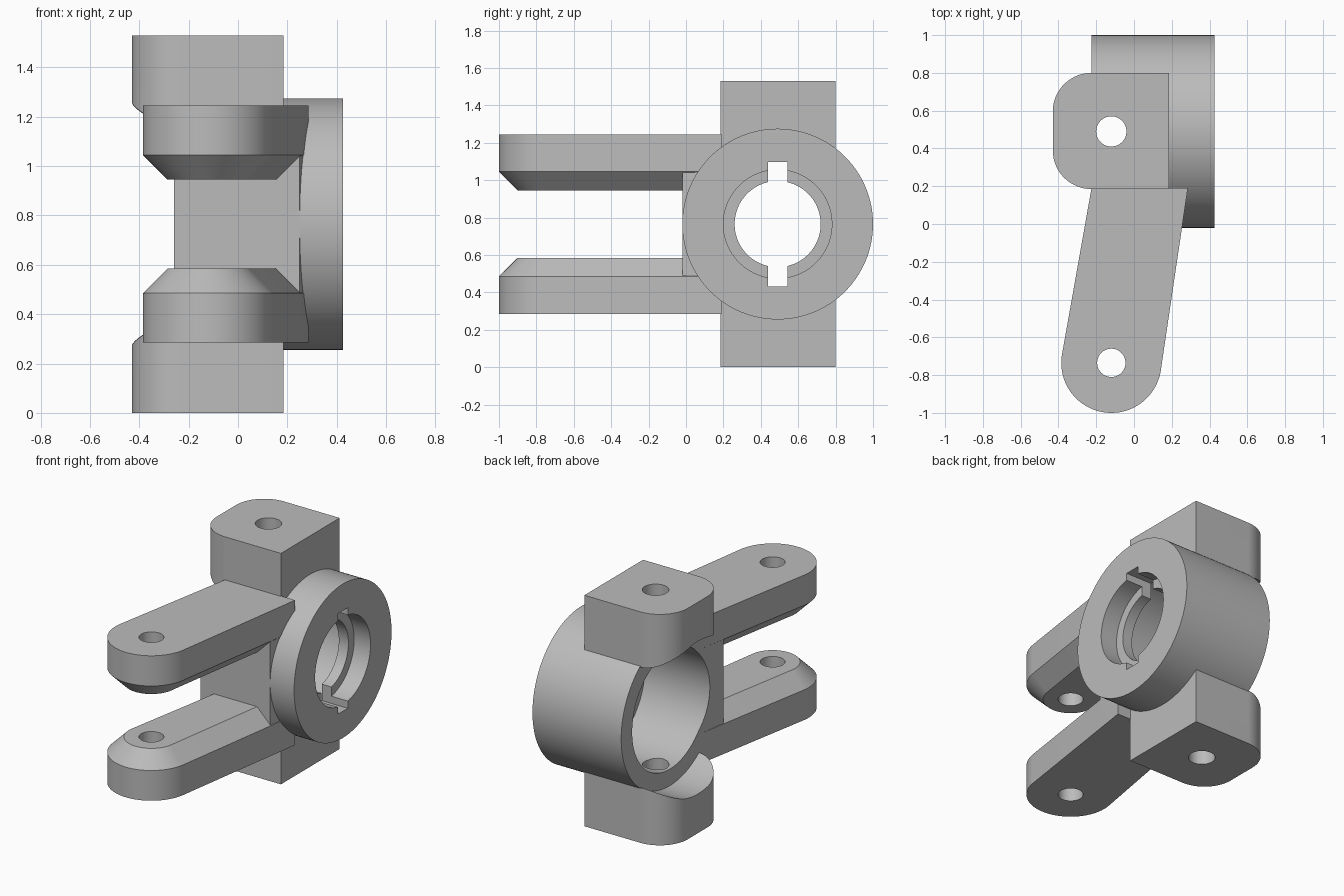
import bpy, bmesh
from math import sin, cos, pi, radians
from mathutils import Matrix, Vector

cube = bpy.data.objects.get("Cube")
if cube:
    bpy.data.objects.remove(cube, do_unlink=True)

metal = bpy.data.materials.new("plain grey metal")
metal.use_nodes = True
GREY = (0.5, 0.5, 0.5, 1)
metal.diffuse_color = GREY
metal.node_tree.nodes["Principled BSDF"].inputs["Base Color"].default_value = GREY

AXIS_Y, AXIS_Z = 0.49, 0.765      # centre line of the hub
PIN_X, ARM_PIN_Y = -0.12, -0.735  # pin hole positions
BLOCK_Y = 0.185                   # front of the pivot blocks


def make_object(name, bm):
    bmesh.ops.recalc_face_normals(bm, faces=bm.faces)
    mesh = bpy.data.meshes.new(name)
    bm.to_mesh(mesh)
    bm.free()
    mesh.materials.append(metal)
    obj = bpy.data.objects.new(name, mesh)
    bpy.context.collection.objects.link(obj)
    return obj


def loft(name, levels):
    """Solid through matching (z, outline) sections."""
    bm = bmesh.new()
    rings = [[bm.verts.new((x, y, z)) for x, y in pts] for z, pts in levels]
    n = len(rings[0])
    for low, high in zip(rings, rings[1:]):
        for i in range(n):
            j = (i + 1) % n
            bm.faces.new((low[i], low[j], high[j], high[i]))
    bm.faces.new(rings[0])
    bm.faces.new(rings[-1])
    return make_object(name, bm)


def box(name, low, high):
    (x0, y0, z0), (x1, y1, z1) = low, high
    pts = [(x0, y0), (x1, y0), (x1, y1), (x0, y1)]
    return loft(name, [(z0, pts), (z1, pts)])


def cylinder(name, r, start, end, segments=96):
    start, end = Vector(start), Vector(end)
    axis = end - start
    place = Matrix.Translation((start + end) / 2) @ axis.to_track_quat('Z', 'Y').to_matrix().to_4x4()
    bm = bmesh.new()
    bmesh.ops.create_cone(bm, cap_ends=True, segments=segments, radius1=r, radius2=r,
                          depth=axis.length, matrix=place)
    return make_object(name, bm)


def hub_cylinder(name, r, x0, x1):
    return cylinder(name, r, (x0, AXIS_Y, AXIS_Z), (x1, AXIS_Y, AXIS_Z), 128)


def combine(target, operation, others):
    """Apply booleans one at a time and discard the helper solids."""
    for other in others:
        other.hide_render = True
        mod = target.modifiers.new("cut", 'BOOLEAN')
        mod.operation, mod.solver, mod.object = operation, 'EXACT', other
        graph = bpy.context.evaluated_depsgraph_get()
        result = bpy.data.meshes.new_from_object(target.evaluated_get(graph))
        target.modifiers.clear()
        target.data = result
        bpy.data.objects.remove(other, do_unlink=True)


def arc(cx, cy, r, a0, a1, steps):
    return [(cx + r * cos(radians(a0 + (a1 - a0) * i / steps)),
             cy + r * sin(radians(a0 + (a1 - a0) * i / steps))) for i in range(steps + 1)]


def arm_side(y, side, inset=0):
    """x of the slanted arm edge at y."""
    edge = -0.225 if side < 0 else 0.285
    return edge - 0.168 * (0.19 - y) - side * inset


def arm_outline(inset, end=0.19):
    nose = arc(PIN_X, ARM_PIN_Y, 0.265 - inset, 170.4, 350.4, 48)
    return nose + [(arm_side(end, 1, inset), end), (arm_side(end, -1, inset), end)]


# Pivot block with two rounded corners, hollowed to clear the hub on its open side
plan = ([(0.185, BLOCK_Y), (0.185, 0.8)] + arc(-0.225, 0.595, 0.205, 90, 180, 24)
        + arc(-0.225, 0.39, 0.205, 180, 270, 24))
bracket = loft("yoke_bracket", [(0, plan), (1.53, plan)])
combine(bracket, 'DIFFERENCE', [hub_cylinder("clearance", 0.505, -1, -0.222)])

# Hub
combine(bracket, 'UNION', [hub_cylinder("hub", 0.51, -0.225, 0.425)])

# Two fork arms with chamfered inner faces, joined by a web
levels = [(0.285, 0), (0.485, 0), (0.585, 0.1)]
arms = []
for flip in (False, True):
    arms.append(loft("fork_arm", [(2 * AXIS_Z - z if flip else z, arm_outline(inset))
                                  for z, inset in levels]))
web_plan = [(arm_side(y, s), y) for y, s in ((-0.02, -1), (-0.02, 1), (0.19, 1), (0.19, -1))]
web = loft("web", [(0.4, web_plan), (1.13, web_plan)])
combine(bracket, 'UNION', [web] + arms)

# Stepped bore, key slots and pin holes
combine(bracket, 'DIFFERENCE', [
    hub_cylinder("main_bore", 0.395, -1, 0.235),
    hub_cylinder("lip_bore", 0.23, 0, 1),
    hub_cylinder("counterbore", 0.29, 0.305, 1),
    box("key_slots", (0.1, AXIS_Y - 0.052, AXIS_Z - 0.333), (1, AXIS_Y + 0.052, AXIS_Z + 0.333)),
    cylinder("block_pin_hole", 0.08, (PIN_X, AXIS_Y, -1), (PIN_X, AXIS_Y, 3), 48),
    cylinder("arm_pin_hole", 0.075, (PIN_X, ARM_PIN_Y, -1), (PIN_X, ARM_PIN_Y, 3), 48),
])

# Smooth curved walls, crisp edges
bpy.ops.object.select_all(action='DESELECT')
bracket.select_set(True)
bpy.context.view_layer.objects.active = bracket
bpy.ops.object.shade_smooth_by_angle(angle=radians(25))
